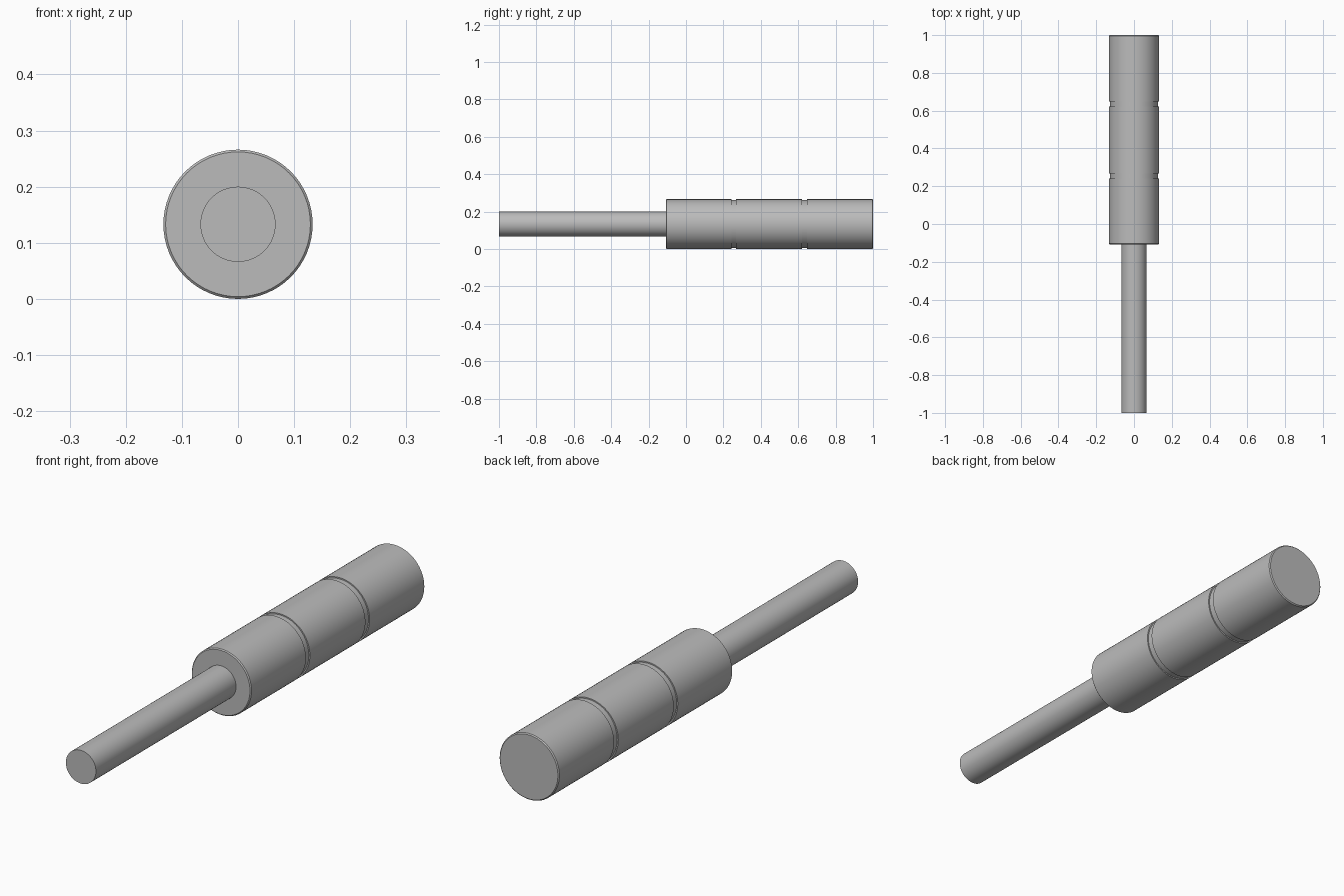
import bpy
import bmesh
import math
from mathutils import Matrix, Vector

cube = bpy.data.objects.get("Cube")
if cube:
    bpy.data.objects.remove(cube, do_unlink=True)

SIDES = 64
BODY_R, ROD_R = 0.133, 0.067
FRONT, BACK = -0.108, 1.0
CHAMFER, GROOVE_DEPTH = 0.004, 0.005

grey = bpy.data.materials.new("plain grey")
grey.use_nodes = True
colour = (0.5, 0.5, 0.5, 1.0)
grey.diffuse_color = colour
grey.node_tree.nodes["Principled BSDF"].inputs["Base Color"].default_value = colour


def lathe(name, profile):
    """Turn a (radius, y) profile around the long axis and cap both ends."""
    bm = bmesh.new()
    rings = []
    for radius, y in profile:
        ring = []
        for i in range(SIDES):
            a = math.tau * i / SIDES
            ring.append(bm.verts.new((radius * math.cos(a), y, BODY_R + radius * math.sin(a))))
        rings.append(ring)
    for lower, upper in zip(rings, rings[1:]):
        for i in range(SIDES):
            j = (i + 1) % SIDES
            bm.faces.new((lower[i], lower[j], upper[j], upper[i]))
    bm.faces.new(rings[0])
    bm.faces.new(rings[-1])
    bmesh.ops.recalc_face_normals(bm, faces=bm.faces)
    mesh = bpy.data.meshes.new(name)
    bm.to_mesh(mesh)
    bm.free()
    mesh.materials.append(grey)
    obj = bpy.data.objects.new(name, mesh)
    bpy.context.collection.objects.link(obj)
    bpy.ops.object.select_all(action="DESELECT")
    obj.select_set(True)
    bpy.context.view_layer.objects.active = obj
    bpy.ops.object.shade_smooth_by_angle(angle=math.radians(30))
    return obj


# Thick body with chamfered ends and two shallow grooves
profile = [(BODY_R - CHAMFER, FRONT), (BODY_R, FRONT + CHAMFER)]
for start, end in ((0.242, 0.268), (0.621, 0.648)):
    floor = BODY_R - GROOVE_DEPTH
    profile += [(BODY_R, start), (floor, start), (floor, end), (BODY_R, end)]
profile += [(BODY_R, BACK - CHAMFER), (BODY_R - CHAMFER, BACK)]
lathe("body", profile)

# Thin rod coming out of the front of the body
lathe("rod", [(ROD_R, -1.0), (ROD_R, FRONT + 0.01)])
